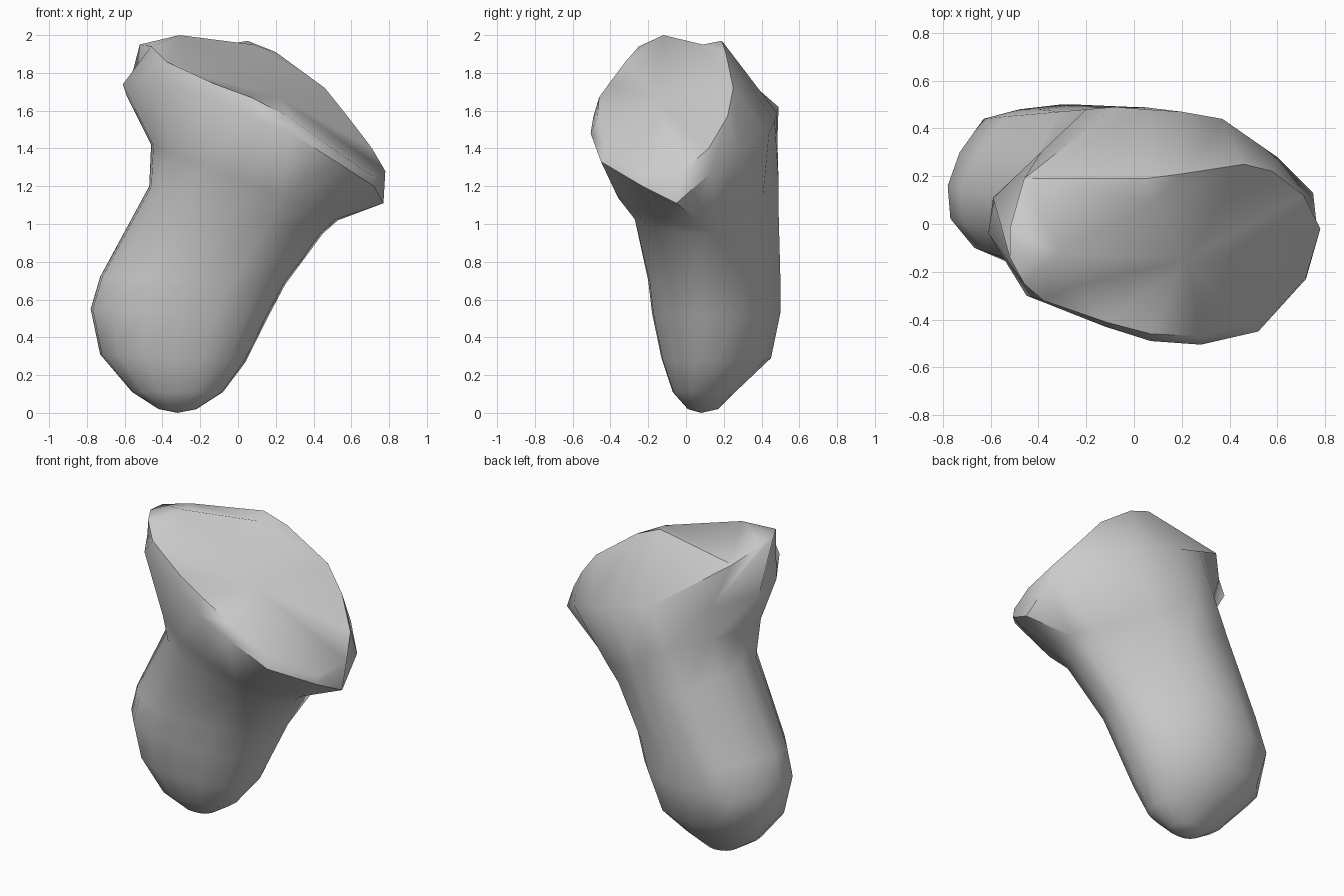
import bpy, bmesh, math

N = 16  # points per ring, counter-clockwise from +x

# stem sections: left x, left z, right x, right z, y min, y max, pinch of the back right corner
STEM = [
    (-0.42, 0.02, -0.22, 0.02, 0.01, 0.17, 0),
    (-0.56, 0.11, -0.08, 0.11, -0.07, 0.26, 0),
    (-0.73, 0.31, 0.04, 0.27, -0.13, 0.45, 0.01),
    (-0.78, 0.55, 0.16, 0.51, -0.18, 0.50, 0.02),
    (-0.73, 0.72, 0.25, 0.68, -0.20, 0.50, 0.04),
    (-0.47, 1.20, 0.45, 0.95, -0.28, 0.49, 0.06),
    (-0.46, 1.42, 0.53, 1.02, -0.37, 0.49, 0.05),
]

# back ridge and flat back-left panel: points 5, 6, 7 of the upper stem sections
PANEL = {
    3: [(-0.48, 0.48, 0.54), (-0.63, 0.44, 0.50), (-0.73, 0.30, 0.52)],
    4: [(-0.40, 0.48, 0.71), (-0.54, 0.45, 0.70), (-0.67, 0.28, 0.72)],
    5: [(-0.16, 0.48, 1.10), (-0.31, 0.47, 1.14), (-0.43, 0.25, 1.18)],
    6: [(-0.07, 0.48, 1.33), (-0.20, 0.48, 1.37), (-0.37, 0.26, 1.40)],
}

# outer edge of the flared head
FLARE = [
    (0.77, -0.05, 1.11), (0.75, 0.13, 1.27), (0.60, 0.28, 1.38), (0.37, 0.44, 1.48),
    (0.20, 0.47, 1.55), (0.05, 0.48, 1.59), (-0.08, 0.49, 1.62), (-0.39, 0.30, 1.63),
    (-0.59, 0.11, 1.68), (-0.61, -0.04, 1.74), (-0.45, -0.30, 1.76), (-0.12, -0.43, 1.66),
    (0.07, -0.49, 1.57), (0.28, -0.505, 1.48), (0.52, -0.45, 1.33), (0.72, -0.23, 1.20),
]

# rim around the slanted face of the head
RIM = [
    (0.78, -0.02, 1.28), (0.71, 0.12, 1.40), (0.58, 0.22, 1.57), (0.46, 0.25, 1.72),
    (0.20, 0.21, 1.91), (0.05, 0.19, 1.97), (-0.46, 0.19, 1.88), (-0.52, -0.02, 1.94),
    (-0.52, -0.14, 1.95), (-0.46, -0.25, 1.94), (-0.38, -0.32, 1.86), (-0.12, -0.41, 1.74),
    (0.07, -0.46, 1.67), (0.28, -0.47, 1.56), (0.50, -0.42, 1.40), (0.72, -0.22, 1.25),
]


def stem_ring(xl, zl, xr, zr, y0, y1, pinch):
    pts = []
    for i in range(N):
        t = 2 * math.pi * i / N
        full = 1 + (0.08 * abs(math.sin(2 * t)) if i > 8 else 0)  # fuller front corners
        u = (1 + full * math.cos(t)) / 2
        p = pinch if 0 < i < 4 else 0
        pts.append((xl + (xr - xl) * u - p, (y0 + y1) / 2 + (y1 - y0) / 2 * full * math.sin(t) - p,
                    zl + (zr - zl) * u))
    return pts


bm = bmesh.new()


def fan(tip, ring, start, count):
    for i in range(start, start + count):
        bm.faces.new((tip, ring[i % N], ring[(i + 1) % N]))


# loft stem and head
stem = [stem_ring(*s) for s in STEM]
for k, pts in PANEL.items():
    stem[k][5:8] = pts
rings = [[bm.verts.new(p) for p in ring] for ring in stem + [FLARE, RIM]]
for a, b in zip(rings, rings[1:]):
    for i in range(N):
        j = (i + 1) % N
        bm.faces.new((a[i], a[j], b[j], b[i]))

# rounded foot
fan(bm.verts.new((-0.32, 0.08, 0)), rings[0], 0, N)

# top lobe, ridge, notch and slightly hollow slanted face
rim = rings[-1]
lobe, ridge, hollow, notch = [bm.verts.new(p) for p in (
    (-0.31, -0.12, 2.0), (0.08, 0.09, 1.95), (0.22, -0.15, 1.67), (-0.25, -0.26, 1.80))]
fan(lobe, rim, 6, 4)
fan(ridge, rim, 3, 3)
fan(hollow, rim, 11, 8)
for tri in ((lobe, ridge, rim[6]), (lobe, hollow, ridge), (hollow, rim[3], ridge),
            (lobe, rim[10], notch), (lobe, notch, hollow), (notch, rim[10], rim[11]),
            (notch, rim[11], hollow)):
    bm.faces.new(tri)

bmesh.ops.recalc_face_normals(bm, faces=bm.faces)
mesh = bpy.data.meshes.new("flared_stem")
bm.to_mesh(mesh)
bm.free()
obj = bpy.data.objects.new("flared_stem", mesh)
bpy.context.collection.objects.link(obj)
bpy.context.view_layer.objects.active = obj
obj.select_set(True)
bpy.ops.object.shade_smooth_by_angle(angle=math.radians(50))
